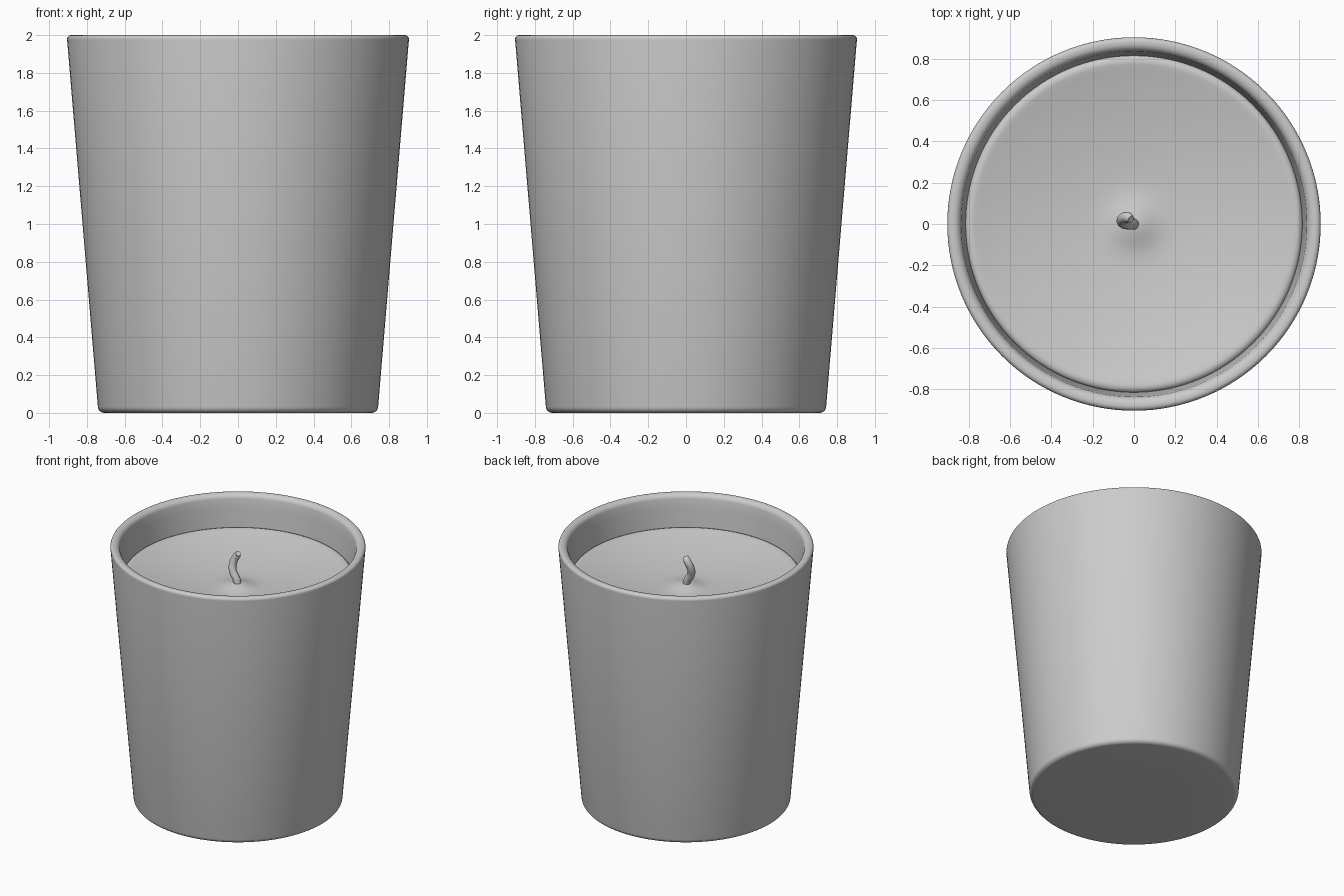
import bpy, bmesh, math

if "Cube" in bpy.data.objects:
    bpy.data.objects.remove(bpy.data.objects["Cube"])


def lathe(name, profile, steps=128):
    """Revolve an (r, z) profile, ordered bottom axis to top axis, about z."""
    bm = bmesh.new()
    verts = [bm.verts.new((r, 0, z)) for r, z in profile]
    edges = [bm.edges.new(pair) for pair in zip(verts, verts[1:])]
    bmesh.ops.spin(bm, geom=verts + edges, cent=(0, 0, 0), axis=(0, 0, 1),
                   angle=math.tau, steps=steps, use_duplicate=False)
    bmesh.ops.remove_doubles(bm, verts=bm.verts, dist=1e-4)
    bmesh.ops.recalc_face_normals(bm, faces=bm.faces)
    mesh = bpy.data.meshes.new(name)
    bm.to_mesh(mesh)
    bm.free()
    obj = bpy.data.objects.new(name, mesh)
    bpy.context.collection.objects.link(obj)
    bpy.ops.object.select_all(action='DESELECT')
    obj.select_set(True)
    bpy.context.view_layer.objects.active = obj
    bpy.ops.object.shade_smooth_by_angle(angle=math.radians(40))
    return obj


def arc(cr, cz, rad, a0, a1, n=6):
    """Rounded corner points from angle a0 to a1 in degrees."""
    angles = [math.radians(a0 + (a1 - a0) * i / n) for i in range(n + 1)]
    return [(cr + rad * math.cos(a), cz + rad * math.sin(a)) for a in angles]


# Tapered glass with rounded foot and lip; the inside ends just under the wax
lathe("candle_glass",
      [(0, 0), (0.4, 0)]
      + arc(0.707, 0.035, 0.035, -90, -5)
      + arc(0.883, 1.978, 0.022, -5, 90)
      + arc(0.877, 1.96, 0.04, 90, 170)
      + [(0.83, 1.9), (0.818, 1.76), (0.812, 1.70)])

# Wax surface: softly rolled edge, shallow dish, small mound around the wick
dish = []
for i in range(33):
    r = 0.775 * (1 - i / 32)
    z = 1.66 + 0.1 * (r / 0.775) ** 2 + 0.042 * math.exp(-(r / 0.11) ** 2)
    dish.append((r, z))
lathe("wax", [(0.817, 1.735), (0.815, 1.747), (0.806, 1.757), (0.79, 1.762)]
      + dish)

# Curved wick with a rounded tip
curve = bpy.data.curves.new("wick", 'CURVE')
curve.dimensions = '3D'
curve.bevel_depth = 0.028
curve.bevel_resolution = 4
curve.use_fill_caps = True
curve.resolution_u = 8
path = [(0, -0.002, 1.64, 1), (-0.008, 0, 1.71, 1), (-0.05, 0.006, 1.785, 1),
        (-0.055, 0.022, 1.84, 1), (-0.03, 0.032, 1.895, 0.95),
        (-0.014, 0.022, 1.915, 0.65)]
spline = curve.splines.new('BEZIER')
spline.bezier_points.add(len(path) - 1)
for point, (x, y, z, radius) in zip(spline.bezier_points, path):
    point.co = (x, y, z)
    point.radius = radius
    point.handle_left_type = point.handle_right_type = 'AUTO'
wick = bpy.data.objects.new("wick", curve)
bpy.context.collection.objects.link(wick)
